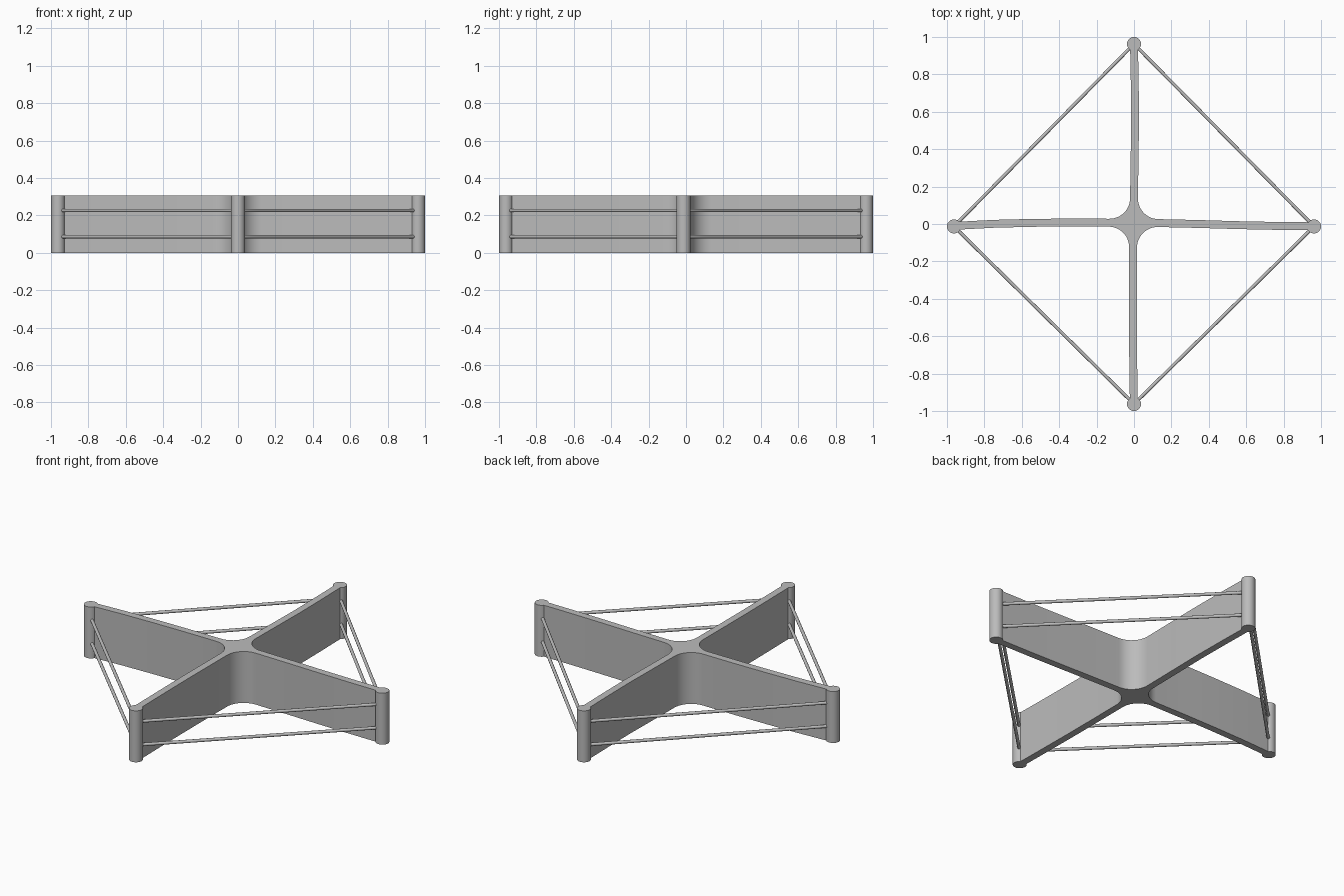
import bpy, bmesh, math
from mathutils import Vector

if "Cube" in bpy.data.objects:
    bpy.data.objects.remove(bpy.data.objects["Cube"], do_unlink=True)

HEIGHT = 0.307
POST_R = 0.0375
ROD_R = 0.009
ARM_HALF = 0.021
FILLET = 0.11

grey = bpy.data.materials.new("plain grey")
grey.use_nodes = True
grey.diffuse_color = (0.5, 0.5, 0.5, 1)
grey.node_tree.nodes["Principled BSDF"].inputs["Base Color"].default_value = grey.diffuse_color


def finish(obj):
    obj.data.materials.append(grey)
    bpy.ops.object.select_all(action="DESELECT")
    obj.select_set(True)
    bpy.context.view_layer.objects.active = obj
    bpy.ops.object.shade_smooth_by_angle(angle=math.radians(35))


def cylinder(name, start, end, radius, sides):
    axis = end - start
    bpy.ops.mesh.primitive_cylinder_add(
        vertices=sides, radius=radius, depth=axis.length,
        location=(start + end) / 2,
        rotation=axis.to_track_quat("Z", "Y").to_euler())
    obj = bpy.context.object
    obj.name = name
    finish(obj)


# Order: left, back, right, front (counter-clockwise from above)
names = ["left", "back", "right", "front"]
dirs = [Vector(d) for d in ((1, 0), (0, 1), (-1, 0), (0, -1))]
posts = [Vector(p) for p in ((0.9625, -0.013), (0, 0.9625), (-0.9625, -0.013), (0, -0.9625))]

# Gently bowed centre lines: sideways drift at each distance along an arm
stations = [0.13, 0.35, 0.55, 0.75, 0.96]
drift = [
    [0.005, 0.0, -0.006, -0.010, -0.012],
    [0.0, -0.003, -0.006, -0.004, 0.0],
    [-0.007, -0.008, -0.006, -0.001, 0.010],
    [-0.005, -0.006, -0.006, -0.004, -0.001],
]

# Cross outline with a rounded inner corner between neighbouring arms
outline = []
for k in range(4):
    d, n = dirs[k], dirs[(k + 1) % 4]
    arm = list(zip(stations, drift[k]))
    outline += [d * s + n * (o - ARM_HALF) for s, o in arm[1:]]
    outline += [d * s + n * (o + ARM_HALF) for s, o in reversed(arm[1:])]
    corner = d * (ARM_HALF - drift[(k + 1) % 4][0]) + n * (ARM_HALF + drift[k][0])
    centre = corner + (d + n) * FILLET
    for i in range(13):
        t = math.pi / 2 * i / 12
        outline.append(centre - (d * math.sin(t) + n * math.cos(t)) * FILLET)

bm = bmesh.new()
base = bm.faces.new([bm.verts.new((p.x, p.y, 0)) for p in outline])
top = bmesh.ops.extrude_face_region(bm, geom=[base], use_keep_orig=True)
bmesh.ops.translate(bm, vec=(0, 0, HEIGHT),
                    verts=[g for g in top["geom"] if isinstance(g, bmesh.types.BMVert)])
bmesh.ops.recalc_face_normals(bm, faces=bm.faces)
mesh = bpy.data.meshes.new("cross_wall")
bm.to_mesh(mesh)
bm.free()
cross = bpy.data.objects.new("cross_wall", mesh)
bpy.context.collection.objects.link(cross)
finish(cross)

# Round end posts and the paired tie rods joining them
for k in range(4):
    a, b = posts[k], posts[(k + 1) % 4]
    cylinder(names[k] + "_post", a.to_3d(), a.to_3d() + Vector((0, 0, HEIGHT)), POST_R, 48)
    for level, z in (("lower", 0.086), ("upper", 0.226)):
        lift = Vector((0, 0, z))
        label = f"{level}_rod_{names[k]}_to_{names[(k + 1) % 4]}"
        cylinder(label, a.to_3d() + lift, b.to_3d() + lift, ROD_R, 16)
